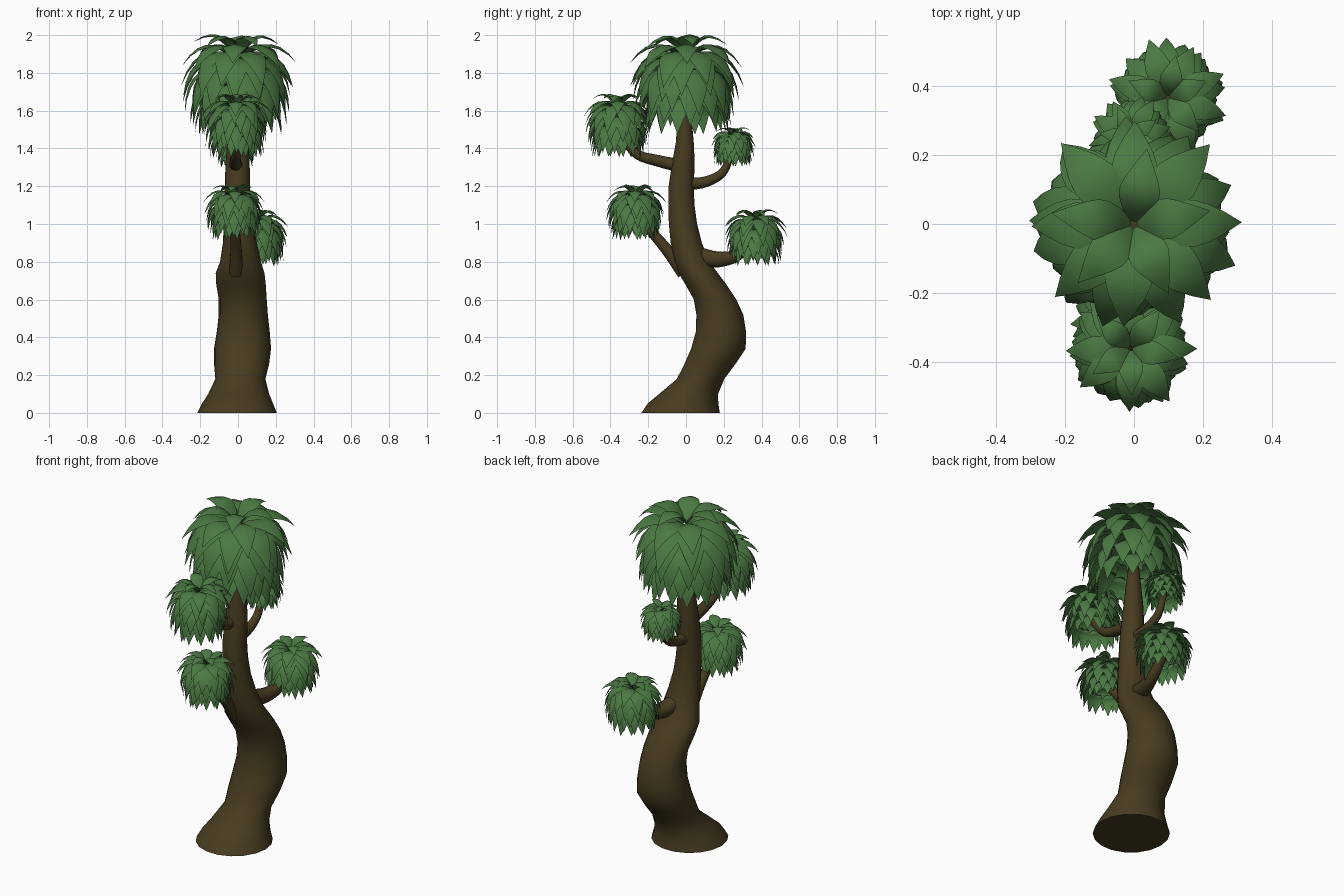
import bpy, bmesh, math, random
from mathutils import Vector

if "Cube" in bpy.data.objects:
    bpy.data.objects.remove(bpy.data.objects["Cube"])
random.seed(4)

def material(name, rgb):
    m = bpy.data.materials.new(name)
    m.diffuse_color = (*rgb, 1)
    m.use_nodes = True
    m.node_tree.nodes["Principled BSDF"].inputs["Base Color"].default_value = m.diffuse_color
    return m

BARK = material("brown bark", (0.064, 0.044, 0.0145))
LEAF = material("green leaf", (0.07, 0.19, 0.056))

def finish(name, bm, mat, recalc=True):
    if recalc:
        bmesh.ops.recalc_face_normals(bm, faces=bm.faces)
    me = bpy.data.meshes.new(name)
    bm.to_mesh(me)
    bm.free()
    me.materials.append(mat)
    ob = bpy.data.objects.new(name, me)
    bpy.context.collection.objects.link(ob)
    for p in me.polygons:
        p.use_smooth = len(p.vertices) <= 4
    return ob

def skin(name, rings, mat):
    """Join rings of points into a capped tube."""
    bm = bmesh.new()
    vs = [[bm.verts.new(p) for p in r] for r in rings]
    n = len(vs[0])
    for a, b in zip(vs, vs[1:]):
        for i in range(n):
            bm.faces.new((a[i], a[(i + 1) % n], b[(i + 1) % n], b[i]))
    bm.faces.new(vs[0][::-1])
    bm.faces.new(vs[-1])
    return finish(name, bm, mat)

# Trunk: z, x range, y range of each level
levels = [(0, -.215, .205, -.24, .182), (.05, -.19, .185, -.205, .174), (.1, -.158, .165, -.145, .172),
          (.18, -.12, .145, -.05, .205), (.26, -.127, .165, -.01, .265), (.34, -.127, .175, .025, .318),
          (.43, -.112, .168, .05, .32), (.52, -.102, .158, .053, .305), (.6, -.102, .152, .04, .268),
          (.68, -.115, .147, -.005, .215), (.74, -.118, .14, -.04, .17), (.8, -.095, .122, -.06, .125),
          (.9, -.08, .10, -.082, .085), (1.0, -.075, .08, -.092, .06), (1.1, -.072, .068, -.095, .046),
          (1.2, -.07, .063, -.093, .042), (1.32, -.066, .062, -.075, .047), (1.43, -.058, .055, -.055, .042),
          (1.53, -.048, .045, -.047, .033), (1.66, -.03, .03, -.03, .025)]
rings = []
for z, x0, x1, y0, y1 in levels:
    rings.append([((x0 + x1) / 2 + (x1 - x0) / 2 * math.cos(a), (y0 + y1) / 2 + (y1 - y0) / 2 * math.sin(a), z)
                  for a in (math.tau * i / 18 for i in range(18))])
skin("trunk", rings, BARK)

def branch(name, pts, r0, r1):
    """Tapered round limb along a smooth path."""
    p = [Vector(q) for q in pts]
    p = [2 * p[0] - p[1]] + p + [2 * p[-1] - p[-2]]
    path = []
    for i in range(1, len(p) - 2):
        a, b, c, d = p[i - 1:i + 3]
        for k in range(4):
            t = k / 4
            path.append(.5 * (2 * b + (c - a) * t + (2 * a - 5 * b + 4 * c - d) * t * t
                              + (3 * b - a - 3 * c + d) * t ** 3))
    path.append(p[-2])
    out = []
    for i, q in enumerate(path):
        tan = (path[min(i + 1, len(path) - 1)] - path[max(i - 1, 0)]).normalized()
        u = tan.cross(Vector((1, 0, 0))).normalized()
        v = tan.cross(u)
        r = r0 + (r1 - r0) * i / (len(path) - 1)
        out.append([q + r * (u * math.cos(a) + v * math.sin(a))
                    for a in (math.tau * k / 10 for k in range(10))])
    skin(name, out, BARK)

branch("upper_front_branch", [(-.01, -.02, 1.305), (-.015, -.15, 1.335), (-.01, -.26, 1.37), (-.01, -.35, 1.47)], .036, .02)
branch("lower_front_branch", [(-.01, -.01, .74), (-.01, -.09, .85), (-.015, -.18, .955), (-.02, -.26, 1.04)], .038, .02)
branch("upper_back_branch", [(0, 0, 1.21), (0, .11, 1.225), (-.005, .2, 1.28), (-.01, .245, 1.4)], .034, .017)
branch("lower_back_branch", [(.03, .07, .825), (.06, .17, .812), (.085, .27, .835), (.095, .37, .92)], .052, .022)

# Leaf tiers: count, half width, then start / control / tip as (radius, height)
TIERS = [(5, .2, (.03, 1.4), (.3, 1.98), (.8, 1.58)),
         (8, .23, (.05, 1.38), (.65, 1.85), (1.06, 1.18)),
         (9, .23, (.08, 1.38), (.78, 1.68), (1.04, .86)),
         (11, .22, (.2, 1.32), (.9, 1.48), (.98, .62)),
         (13, .21, (.35, 1.15), (.93, 1.18), (.92, .36)),
         (13, .2, (.4, .88), (.86, .92), (.85, .16)),
         (13, .19, (.4, .6), (.77, .68), (.77, .0))]
WIDTHS = [.3, .72, .97, 1, .8, .45]

def crown(name, x, y, z0, R, height, turn):
    """Dome of overlapping drooping leaves."""
    bm = bmesh.new()
    for k, (n, w, s, c, e) in enumerate(TIERS):
        for i in range(n):
            ang = turn + math.tau * (i + .5 * (k % 2) + random.uniform(-.18, .18)) / n
            out = Vector((math.cos(ang), math.sin(ang)))
            grow = random.uniform(.94, 1.04)
            lift = random.uniform(-.07, .07) if k < 6 else random.uniform(-.02, .04)

            def point(r, h, side):
                q = out * r + Vector((-out.y, out.x)) * side
                return bm.verts.new((x + q.x * R, y + q.y * R, z0 + h * height / 1.74))
            rows = []
            for j in range(7):
                t = j / 6
                r = ((1 - t) ** 2 * s[0] + 2 * t * (1 - t) * c[0] + t * t * e[0]) * grow
                h = (1 - t) ** 2 * s[1] + 2 * t * (1 - t) * c[1] + t * t * (e[1] + lift)
                dr = (1 - t) * (c[0] - s[0]) + t * (e[0] - c[0])
                dh = (1 - t) * (c[1] - s[1]) + t * (e[1] - c[1])
                L = math.hypot(dr, dh)
                mid = point(r, h, 0)
                if j == 6:
                    a, b, m = rows[-1]
                    bm.faces.new((a, mid, m))
                    bm.faces.new((m, mid, b))
                    break
                hw = w * WIDTHS[j]
                er, eh = r + dh / L * hw * .25, h - dr / L * hw * .25   # edges fold inward
                row = (point(er, eh, -hw), point(er, eh, hw), mid)
                if rows:
                    a, b, m = rows[-1]
                    bm.faces.new((a, row[0], mid, m))
                    bm.faces.new((m, mid, row[1], b))
                rows.append(row)
    # make every leaf face outwards
    bm.normal_update()
    inside = Vector((x, y, z0 + height * .35))
    bmesh.ops.reverse_faces(bm, faces=[f for f in bm.faces
                                       if f.normal.dot(f.calc_center_median() - inside) < 0])
    finish(name, bm, LEAF, recalc=False)

crown("top_crown", 0, -.002, 1.48, .295, .52, .3)
crown("upper_front_crown", -.01, -.36, 1.35, .175, .335, 1.1)
crown("lower_front_crown", -.02, -.268, .915, .156, .29, 2.0)
crown("upper_back_crown", -.01, .25, 1.305, .116, .205, .7)
crown("lower_back_crown", .097, .365, .78, .163, .295, 1.6)
